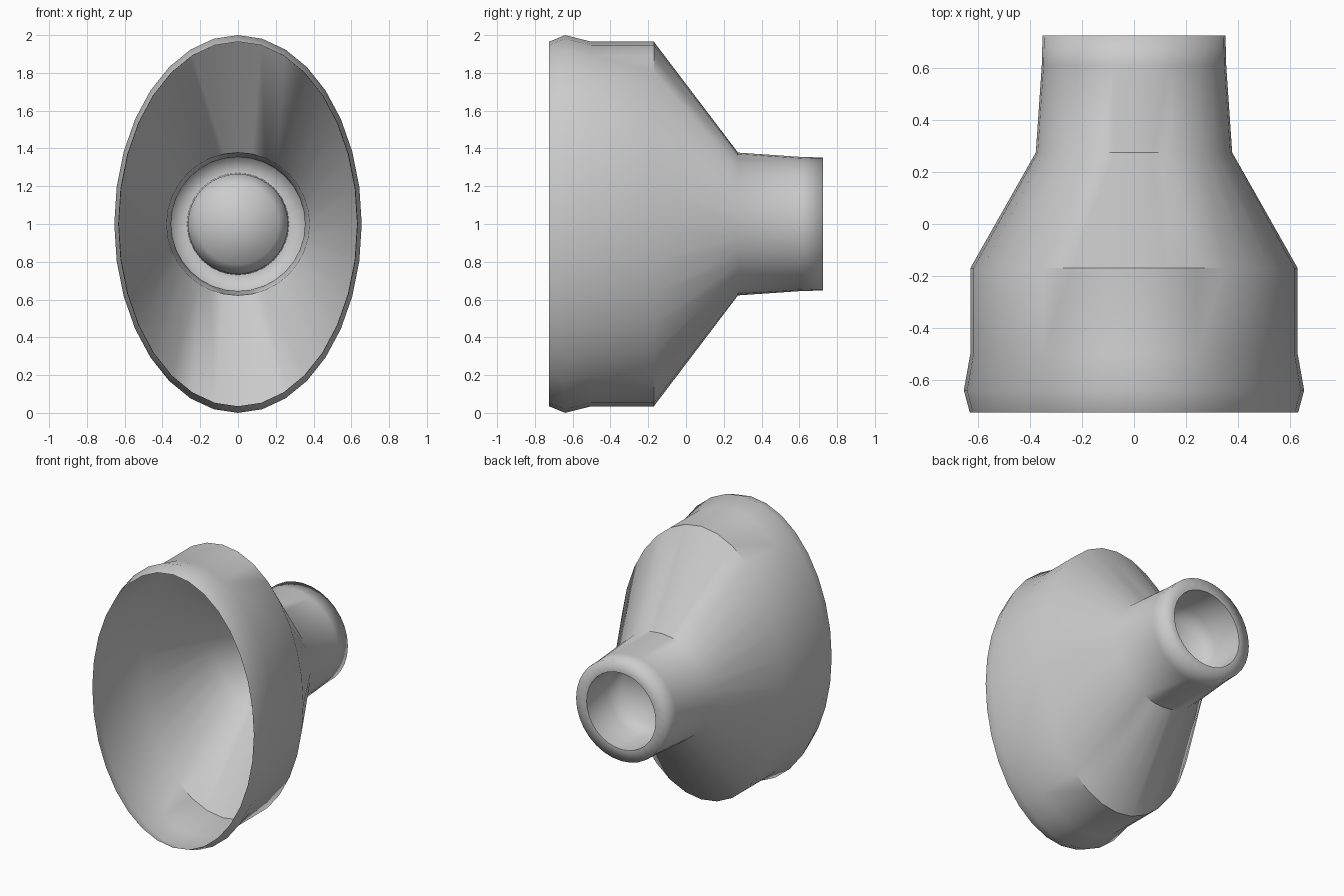
import bpy, bmesh, math

if "Cube" in bpy.data.objects:
    bpy.data.objects.remove(bpy.data.objects["Cube"])

SEG = 32

# Elliptical sections: (y, half width x, half height z)
SECTIONS = [
    (-0.725, 0.632, 0.965),   # open front rim
    (-0.64, 0.655, 1.0),      # flared bead
    (-0.50, 0.63, 0.965),
    (-0.17, 0.63, 0.965),     # start of taper
    (0.275, 0.378, 0.378),    # neck root
    (0.61, 0.355, 0.355),
    (0.725, 0.352, 0.352),    # back lip
    (0.725, 0.27, 0.27),      # socket mouth
    (0.50, 0.265, 0.265),
    (0.41, 0.215, 0.215),     # socket floor
]
TAPER, NECK, MOUTH = 3, 4, 7

bm = bmesh.new()


def ring(y, rx, rz):
    return [bm.verts.new((rx * math.sin(2 * math.pi * i / SEG), y,
                          1 + rz * math.cos(2 * math.pi * i / SEG)))
            for i in range(SEG)]


# Single skin from the front rim, around the lip and into the socket
rings = [ring(*s) for s in SECTIONS]
for a, b in zip(rings, rings[1:]):
    for i in range(SEG):
        j = (i + 1) % SEG
        bm.faces.new((a[i], a[j], b[j], b[i]))

# Shallow domed end of the socket
tip = bm.verts.new((0, 0.37, 1))
for i in range(SEG):
    bm.faces.new((rings[-1][i], rings[-1][(i + 1) % SEG], tip))

bm.normal_update()
# Outer skin must face outwards
probe = bm.verts and rings[2][0].link_faces[0]
if sum(f.normal.z for f in rings[2][0].link_faces) < 0:
    bmesh.ops.reverse_faces(bm, faces=bm.faces[:])
bm.normal_update()

# Smooth shading, crisp socket mouth and steep parts of the taper
for f in bm.faces:
    f.smooth = True
for k in (TAPER, NECK, MOUTH):
    for i in range(SEG):
        e = bm.edges.get((rings[k][i], rings[k][(i + 1) % SEG]))
        if e.calc_face_angle(0) > math.radians(45):
            e.smooth = False

mesh = bpy.data.meshes.new("funnel_body")
bm.to_mesh(mesh)
bm.free()
body = bpy.data.objects.new("funnel_body", mesh)
bpy.context.collection.objects.link(body)
